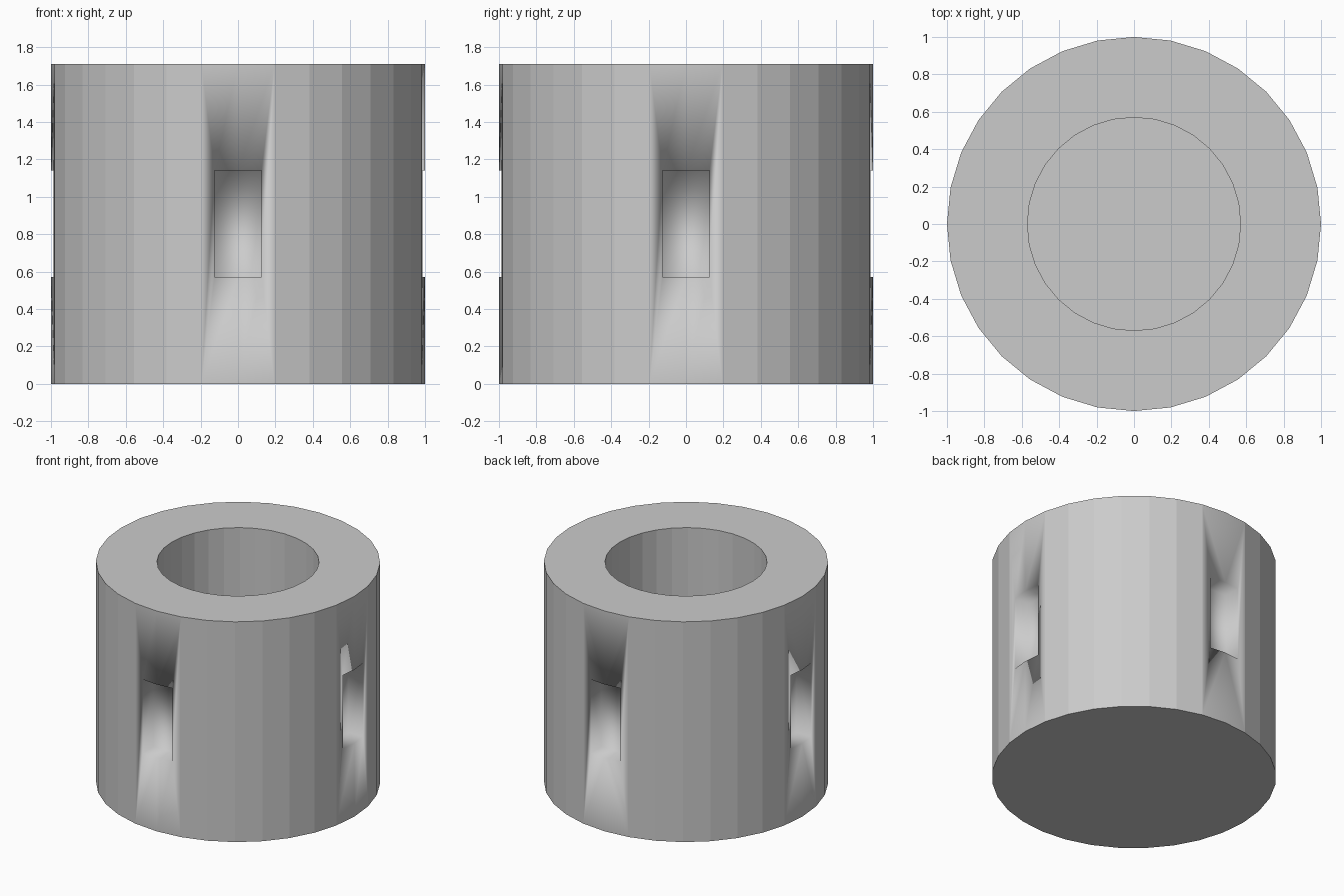
import bpy, bmesh
from math import pi, cos, sin
from mathutils import Matrix

cube = bpy.data.objects.get("Cube")
if cube:
    bpy.data.objects.remove(cube, do_unlink=True)

SIDES = 32
HEIGHT, FLOOR = 1.71, 0.57
OUTER, BORE = 1.0, 0.57
SLOT_LOW, SLOT_HIGH = 0.57, 1.14
SLOT_WIDTH, SLOT_DEPTH = 0.25, 0.14

grey = bpy.data.materials.new("plain grey")
grey.use_nodes = True
colour = (0.6, 0.6, 0.6, 1)
grey.diffuse_color = colour
grey.node_tree.nodes["Principled BSDF"].inputs["Base Color"].default_value = colour


def make_object(name, bm):
    bmesh.ops.recalc_face_normals(bm, faces=bm.faces)
    mesh = bpy.data.meshes.new(name)
    bm.to_mesh(mesh)
    bm.free()
    mesh.materials.append(grey)
    obj = bpy.data.objects.new(name, mesh)
    bpy.context.collection.objects.link(obj)
    return obj


# Round body with a blind bore: rings joined from the base, up and into the bore
bm = bmesh.new()
rings = []
for radius, z in [(OUTER, 0), (OUTER, HEIGHT), (BORE, HEIGHT), (BORE, FLOOR)]:
    angles = [2 * pi * i / SIDES for i in range(SIDES)]
    rings.append([bm.verts.new((radius * cos(a), radius * sin(a), z)) for a in angles])
for low, high in zip(rings, rings[1:]):
    for i in range(SIDES):
        j = (i + 1) % SIDES
        bm.faces.new((low[i], low[j], high[j], high[i]))
bm.faces.new(rings[0])
bm.faces.new(rings[-1])
body = make_object("slotted_cup_body", bm)

# Four box cutters, one for each side pocket
bm = bmesh.new()
for quarter in range(4):
    place = (Matrix.Rotation(quarter * pi / 2, 4, "Z")
             @ Matrix.Translation((OUTER, 0, (SLOT_LOW + SLOT_HIGH) / 2))
             @ Matrix.Diagonal((2 * SLOT_DEPTH, SLOT_WIDTH, SLOT_HIGH - SLOT_LOW, 1)))
    bmesh.ops.create_cube(bm, size=1, matrix=place)
cutter = make_object("pocket_cutter", bm)
cutter.hide_render = True

cut = body.modifiers.new("side pockets", "BOOLEAN")
cut.operation = "DIFFERENCE"
cut.solver = "EXACT"
cut.object = cutter
bpy.context.view_layer.objects.active = body
body.select_set(True)
bpy.ops.object.modifier_apply(modifier=cut.name)
bpy.data.objects.remove(cutter, do_unlink=True)

# Flat facets, with soft shading only across each pocket and its two outer faces
bm = bmesh.new()
bm.from_mesh(body.data)


def on_pocket(vert):
    return (abs(vert.co.z - SLOT_LOW) < 0.001 or abs(vert.co.z - SLOT_HIGH) < 0.001) \
        and vert.co.xy.length > (OUTER + BORE) / 2


for face in bm.faces:
    face.smooth = any(on_pocket(v) for v in face.verts)
for edge in bm.edges:
    edge.smooth = all(f.smooth for f in edge.link_faces)
bm.to_mesh(body.data)
bm.free()
